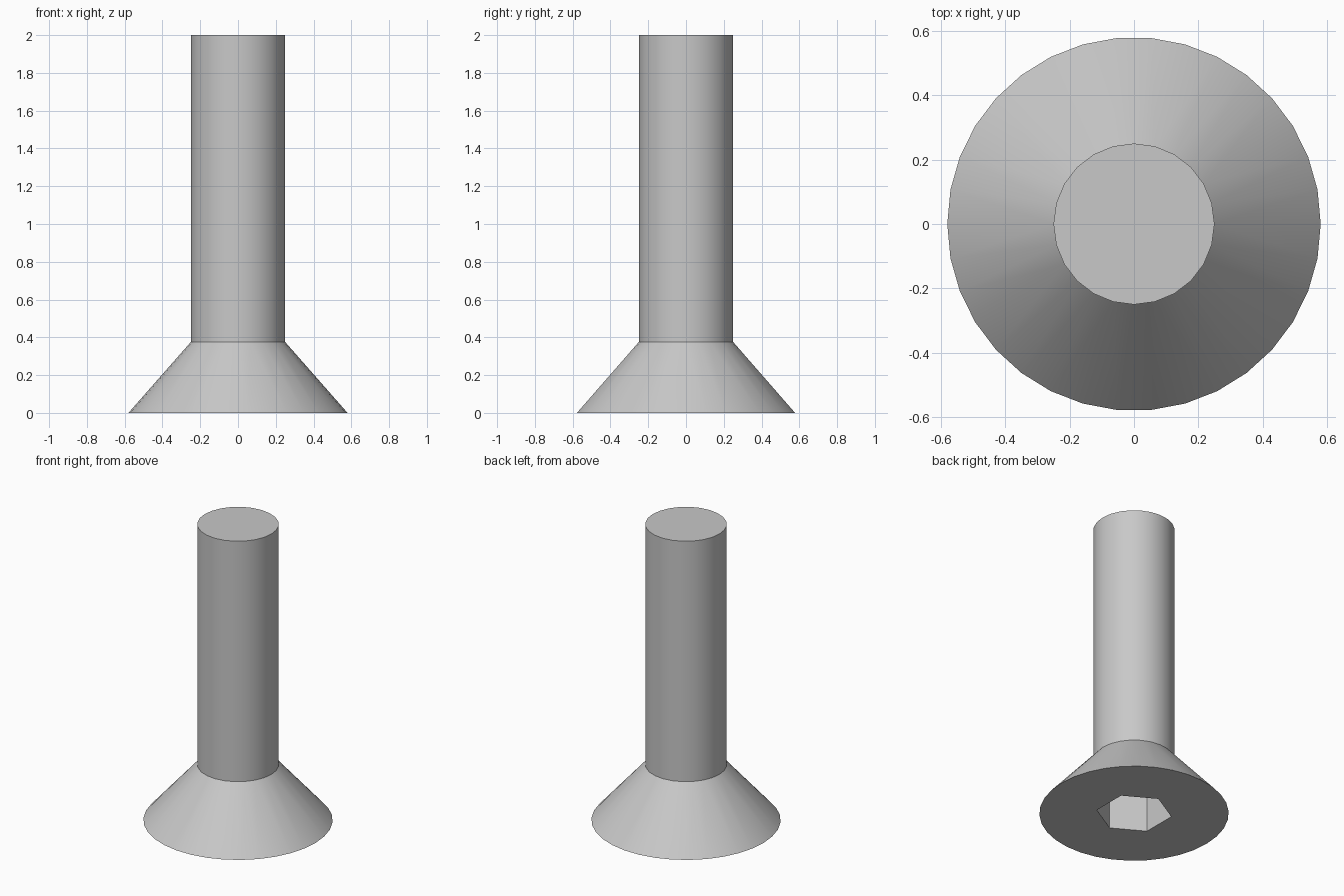
import bpy, bmesh, math

if "Cube" in bpy.data.objects:
    bpy.data.objects.remove(bpy.data.objects["Cube"])

HEAD_R, SHAFT_R, HEX_R = 0.58, 0.25, 0.232
HEAD_H, TOP, SOCKET = 0.375, 2.0, 0.28

bm = bmesh.new()


def ring(radius, z, sides, start=0.0):
    """Closed loop of edges; returns its vertices and edges."""
    vs = [bm.verts.new((radius * math.cos(start + 2 * math.pi * i / sides),
                        radius * math.sin(start + 2 * math.pi * i / sides), z))
          for i in range(sides)]
    return vs, [bm.edges.new((vs[i], vs[(i + 1) % sides])) for i in range(sides)]


def bridge(a, b):
    bmesh.ops.bridge_loops(bm, edges=a[1] + b[1])


# Conical head and cylindrical shaft
rim = ring(HEAD_R, 0, 34)
neck = ring(SHAFT_R, HEAD_H, 24)
tip = ring(SHAFT_R, TOP, 24)
bridge(rim, neck)
bridge(neck, tip)
bm.faces.new(tip[0])

# Hexagonal socket sunk into the flat underside
mouth = ring(HEX_R, 0, 6, math.radians(30))
floor = ring(HEX_R, SOCKET, 6, math.radians(30))
bridge(mouth, floor)
bm.faces.new(floor[0])
bmesh.ops.triangle_fill(bm, edges=rim[1] + mouth[1], use_beauty=True,
                        normal=(0, 0, -1))
bmesh.ops.recalc_face_normals(bm, faces=bm.faces[:])

mesh = bpy.data.meshes.new("countersunk_screw")
bm.to_mesh(mesh)
bm.free()
screw = bpy.data.objects.new("countersunk_screw", mesh)
bpy.context.collection.objects.link(screw)

# Plain grey metal
grey = bpy.data.materials.new("grey_metal")
grey.diffuse_color = (0.58, 0.58, 0.58, 1)
grey.use_nodes = True
grey.node_tree.nodes["Principled BSDF"].inputs["Base Color"].default_value = grey.diffuse_color
mesh.materials.append(grey)

# Smooth round sides, crisp rims and socket
bpy.context.view_layer.objects.active = screw
screw.select_set(True)
bpy.ops.object.shade_smooth_by_angle(angle=math.radians(30))
